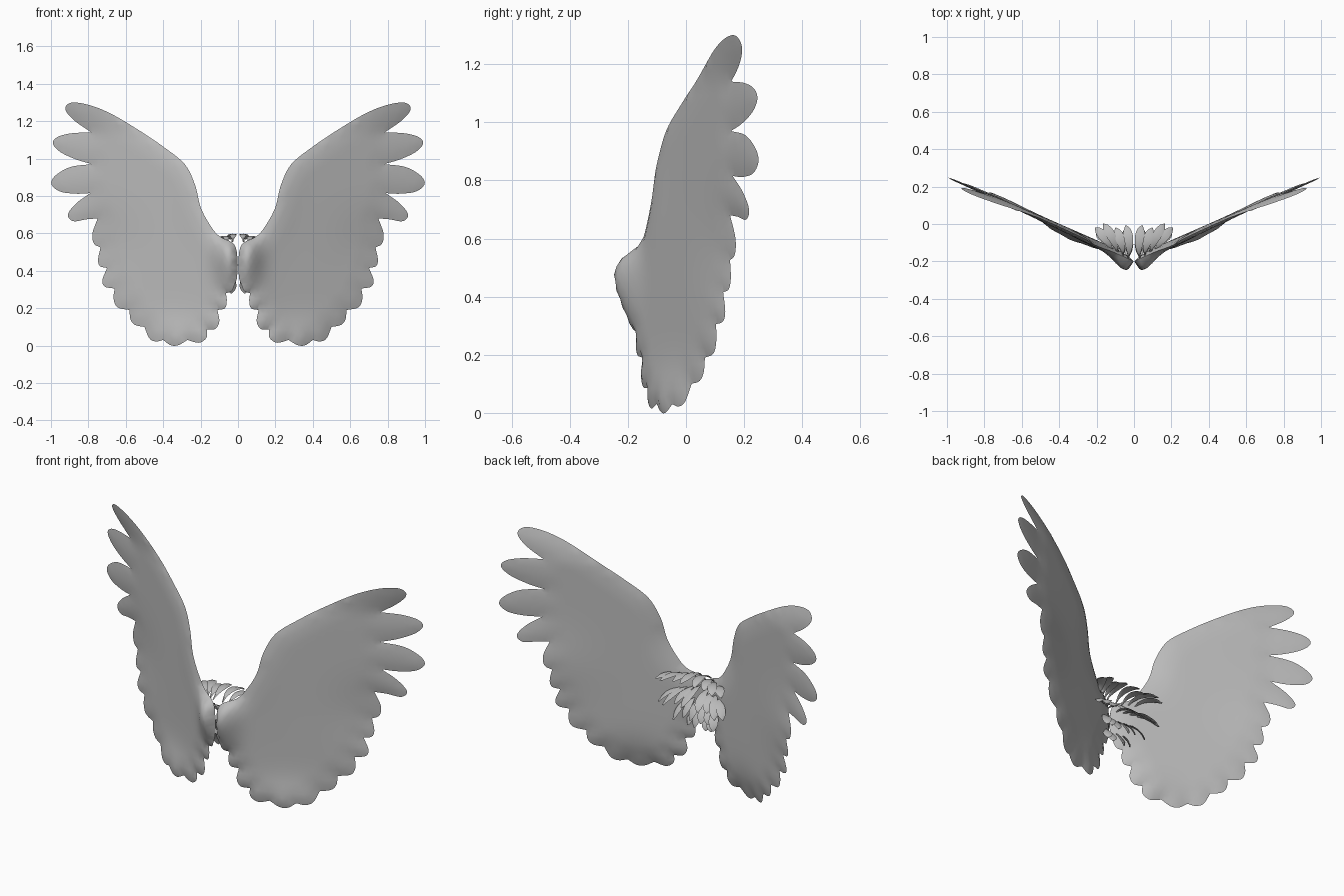
import bpy, bmesh, math
from mathutils import Vector
from mathutils.geometry import delaunay_2d_cdt

if "Cube" in bpy.data.objects:
    bpy.data.objects.remove(bpy.data.objects["Cube"])

grey = bpy.data.materials.new("feather grey")
grey.diffuse_color = (0.5, 0.5, 0.5, 1)
grey.use_nodes = True
grey.node_tree.nodes["Principled BSDF"].inputs["Base Color"].default_value = grey.diffuse_color

# Wing outline in x, z: one run per feather, sharp notches between runs
LEADING = [[(0.005, 0.36), (0.002, 0.45), (0.02, 0.54), (0.10, 0.585), (0.15, 0.645), (0.20, 0.74),
            (0.23, 0.86), (0.285, 0.97), (0.395, 1.06), (0.52, 1.145), (0.67, 1.235),
            (0.785, 1.283), (0.88, 1.30), (0.92, 1.28), (0.915, 1.245), (0.865, 1.195), (0.785, 1.14)]]
LONG = [[(0.785, 1.14), (0.89, 1.135), (0.965, 1.115), (0.99, 1.08), (0.95, 1.035), (0.865, 0.995), (0.78, 0.97)],
        [(0.78, 0.97), (0.895, 0.955), (0.975, 0.91), (0.998, 0.865), (0.955, 0.825), (0.87, 0.812), (0.79, 0.815)],
        [(0.79, 0.815), (0.865, 0.76), (0.91, 0.70), (0.88, 0.665), (0.81, 0.675), (0.75, 0.68)]]
# Short trailing feathers: notch, two tip points, next notch
SHORT = [[(0.75, 0.68), (0.778, 0.60), (0.77, 0.545), (0.735, 0.525)],
         [(0.735, 0.525), (0.748, 0.46), (0.738, 0.425), (0.70, 0.415)],
         [(0.70, 0.415), (0.725, 0.35), (0.712, 0.315), (0.66, 0.305)],
         [(0.66, 0.305), (0.665, 0.25), (0.645, 0.205), (0.58, 0.19)],
         [(0.58, 0.19), (0.575, 0.14), (0.55, 0.11), (0.50, 0.10)],
         [(0.50, 0.10), (0.475, 0.04), (0.44, 0.022), (0.40, 0.03)],
         [(0.40, 0.03), (0.36, 0.002), (0.32, 0.002), (0.27, 0.03)],
         [(0.27, 0.03), (0.21, 0.015), (0.17, 0.04), (0.165, 0.085)],
         [(0.165, 0.085), (0.12, 0.09), (0.10, 0.13), (0.11, 0.19)],
         [(0.11, 0.19), (0.07, 0.20), (0.06, 0.24), (0.065, 0.28)],
         [(0.065, 0.28), (0.035, 0.29), (0.02, 0.32), (0.005, 0.36)]]


def smooth_run(points, steps=5):
    """Catmull-Rom through one run, leaving out its last point."""
    pts = [Vector(p) for p in points]
    pts = [2 * pts[0] - pts[1]] + pts + [2 * pts[-1] - pts[-2]]
    out = []
    for a, b, c, d in zip(pts, pts[1:], pts[2:], pts[3:]):
        for i in range(steps):
            t = i / steps
            out.append(0.5 * (2 * b + (c - a) * t + (2 * a - 5 * b + 4 * c - d) * t * t
                              + (3 * b - a - 3 * c + d) * t ** 3))
    return out


def bump(x, z, cx, cz, rx, rz):
    return math.exp(-((x - cx) / rx) ** 2 - ((z - cz) / rz) ** 2)


def sheet_y(x, z):
    """Swept-back wing plane, cupped forward at its top and bottom tips."""
    y = -0.20 + 0.47 * x - 0.02 * x * x
    y -= 0.035 * min(max((z - 1.12) / 0.18, 0), 1) ** 1.5
    y -= 0.035 * bump(x, z, 0.36, 0.0, 0.18, 0.13)
    y -= 0.012 * bump(x, z, 0.17, 0.78, 0.10, 0.16)
    return y + 0.018 * bump(x, z, 0.78, 0.55, 0.2, 0.18)


def finish(bm, name, angle):
    bmesh.ops.recalc_face_normals(bm, faces=bm.faces)
    mesh = bpy.data.meshes.new(name)
    bm.to_mesh(mesh)
    bm.free()
    mesh.materials.append(grey)
    obj = bpy.data.objects.new(name, mesh)
    bpy.context.collection.objects.link(obj)
    bpy.ops.object.select_all(action='DESELECT')
    obj.select_set(True)
    bpy.context.view_layer.objects.active = obj
    bpy.ops.object.shade_smooth_by_angle(angle=math.radians(angle))
    mirror = obj.modifiers.new("Mirror", 'MIRROR')
    mirror.use_mirror_merge = False
    return obj


def build_wings():
    outline = [p for run in LEADING + LONG + SHORT for p in smooth_run(run)]
    edge_distance = lambda p: min((p - q).length for q in outline)
    step = 0.028
    inner = [Vector((i * step + (j % 2) * step / 2, j * step)) for i in range(37) for j in range(48)]
    inner = [p for p in inner if edge_distance(p) > 0.014]
    coords, _, faces, *_ = delaunay_2d_cdt(outline + inner, [], [list(range(len(outline)))], 1, 1e-6)
    bm = bmesh.new()
    front, back = {}, {}
    for i in sorted({i for f in faces for i in f}):
        x, z = coords[i]
        d = edge_distance(coords[i])
        y = sheet_y(x, z)
        if d < 1e-4:
            front[i] = back[i] = bm.verts.new((x, y, z))
            continue
        # Plump at the shoulder, thin towards the feather tips
        half = 0.007 + 0.018 * max(0, 1 - x / 0.8)
        half *= math.sqrt(min(d / 0.09, 1))
        bulge = 0.052 * bump(x, z, 0.05, 0.47, 0.07, 0.12) * min(d / 0.03, 1)
        front[i] = bm.verts.new((x, y - half - bulge, z))
        back[i] = bm.verts.new((x, y + half, z))
    for f in faces:
        bm.faces.new([front[i] for i in f])
        if any(front[i] is not back[i] for i in f):
            bm.faces.new([back[i] for i in reversed(f)])
    finish(bm, "wings", 60)


def add_tuft(bm, base, azimuth, length, pitch_start, pitch_end, width):
    """Thin leaf-shaped feather that curls down and outwards to a round tip."""
    n, p, rings = 9, Vector(base), []
    for i in range(n + 1):
        t = i / n
        turn = azimuth + 0.45 * (t - 0.4)
        side = Vector((math.cos(turn), -math.sin(turn), 0))
        ahead = Vector((math.sin(turn), math.cos(turn), 0))
        pitch = math.radians(pitch_start + (pitch_end - pitch_start) * t)
        along = ahead * math.cos(pitch) + Vector((0, 0, math.sin(pitch)))
        up = side.cross(along)
        w = width / 2 * max(0.15, math.sin(math.pi * t ** 1.6) ** 0.6 if 0 < t < 1 else 0)
        rings.append([bm.verts.new(p + o) for o in (side * w, up * 0.004, -side * w, -up * 0.004)])
        p = p + along * length / n
    for a, b in zip(rings, rings[1:]):
        for k in range(4):
            bm.faces.new((a[k], a[(k + 1) % 4], b[(k + 1) % 4], b[k]))
    bm.faces.new(rings[0])
    bm.faces.new(rings[-1])


def build_root_feathers():
    bm = bmesh.new()
    # Rows: height, length, starting pitch, ending pitch, feather count
    rows = [(0.555, 0.19, 40, -40, 4), (0.50, 0.18, 0, -60, 4),
            (0.44, 0.15, -25, -75, 3), (0.37, 0.11, -40, -80, 2)]
    for row, (z, length, p0, p1, count) in enumerate(rows):
        for i in range(count):
            x = 0.03 + 0.028 * i
            azimuth = math.radians(3 + 11 * i + 5 * (row % 2))
            add_tuft(bm, (x, sheet_y(x, z) + 0.005, z - 0.006 * i), azimuth,
                     length * (1 - 0.12 * (i % 2)), p0, p1, 0.05)
    finish(bm, "root_feathers", 35)


build_wings()
build_root_feathers()
